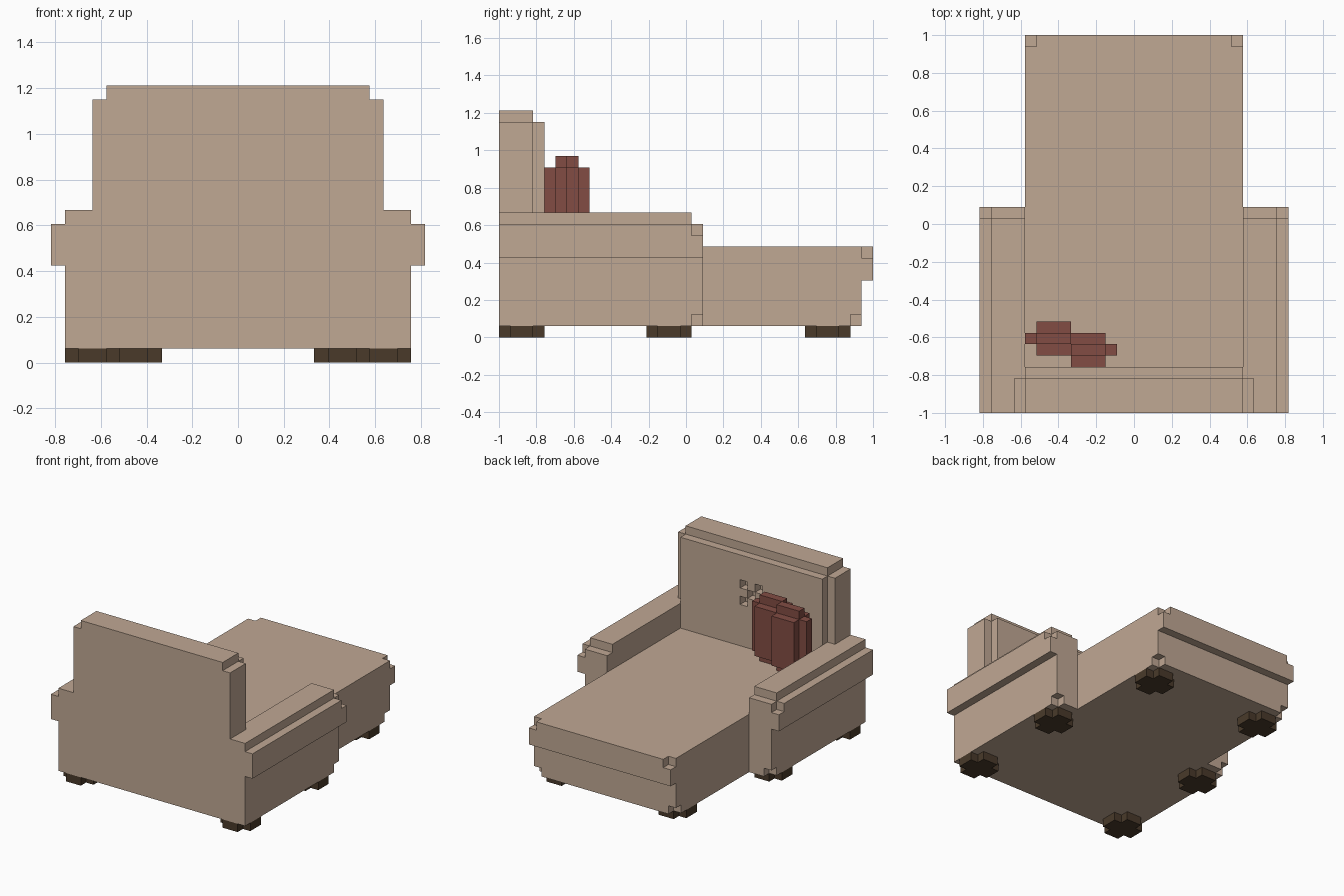
import bpy
import bmesh
import math
from itertools import product

cube = bpy.data.objects.get("Cube")
if cube:
    bpy.data.objects.remove(cube, do_unlink=True)

# The whole design sits on a block grid: 27 wide, 33 long, 20 high
UNIT = 2 / 33
WIDE, LONG = 27, 33


def material(name, colour):
    mat = bpy.data.materials.new(name)
    mat.use_nodes = True
    rgba = (*colour, 1)
    mat.diffuse_color = rgba
    mat.node_tree.nodes["Principled BSDF"].inputs["Base Color"].default_value = rgba
    return mat


fabric = material("beige fabric", (0.527, 0.392, 0.296))
red = material("dark red fabric", (0.223, 0.073, 0.057))
wood = material("dark wood", (0.068, 0.042, 0.023))


def block(x, y, z):
    """Cells of a box given as (start, end) on each axis."""
    return set(product(range(*x), range(*y), range(*z)))


def mirrored(cells):
    return {(WIDE - 1 - x, y, z) for x, y, z in cells}


def both_sides(cells):
    return cells | mirrored(cells)


def build(name, cells, mat):
    """Skin a set of grid cells with one clean, flat-faced surface."""
    bm = bmesh.new()
    verts = {}

    def vert(p):
        if p not in verts:
            x, y, z = p
            verts[p] = bm.verts.new(((x - WIDE / 2) * UNIT, (y - LONG / 2) * UNIT, z * UNIT))
        return verts[p]

    for cell in cells:
        for axis, side in product(range(3), (0, 1)):
            near = list(cell)
            near[axis] += 1 if side else -1
            if tuple(near) in cells:
                continue
            u, v = (axis + 1) % 3, (axis + 2) % 3
            loop = []
            for du, dv in ((0, 0), (1, 0), (1, 1), (0, 1)):
                p = list(cell)
                p[axis] += side
                p[u] += du
                p[v] += dv
                loop.append(vert(tuple(p)))
            bm.faces.new(loop if side else loop[::-1])
    bmesh.ops.dissolve_limit(bm, angle_limit=math.radians(1),
                             verts=bm.verts[:], edges=bm.edges[:])
    mesh = bpy.data.meshes.new(name)
    bm.to_mesh(mesh)
    bm.free()
    mesh.materials.append(mat)
    obj = bpy.data.objects.new(name, mesh)
    bpy.context.collection.objects.link(obj)
    return obj


# Long seat with a protruding upper lip and nicked front corners
seat = block((4, 23), (0, 32), (1, 8)) | block((4, 23), (32, 33), (5, 8))
seat -= both_sides({(4, 32, 7), (4, 31, 1)})
build("seat", seat, fabric)

# Armrests: side wall, outer roll and a top pad set back at the end
arm = block((1, 4), (0, 18), (1, 10))
arm |= block((0, 1), (0, 18), (7, 10))
arm |= block((1, 4), (0, 17), (10, 11))
arm -= {(0, 17, 9), (1, 17, 1)}
build("right_armrest", arm, fabric)
build("left_armrest", mirrored(arm), fabric)

# Backrest with stepped edges and a tufted centre
back = block((4, 23), (0, 4), (8, 19))
back |= block((4, 23), (0, 3), (19, 20))
back |= both_sides(block((3, 4), (0, 3), (11, 19)))
back -= both_sides({(12, 3, 13), (12, 3, 15)}) | {(13, 3, 14)}
build("backrest", back, fabric)

# Slanted cushion: two offset halves, each with a larger middle layer
cushion = set()
for start, middle, end in ((5, 6, 4), (8, 5, 11)):
    span = (start, start + 3)
    cushion |= block(span, (middle - 1, middle + 2), (9, 15))
    cushion |= block(span, (middle, middle + 1), (8, 16))
    cushion |= block((end, end + 1), (middle, middle + 1), (9, 15))
build("cushion", cushion, red)

# Six round-cornered feet
for label, x, y in (("rear", 1, 0), ("middle", 1, 13), ("front", 4, 27)):
    foot = block((x, x + 4), (y + 1, y + 3), (0, 1))
    foot |= block((x + 1, x + 3), (y, y + 4), (0, 1))
    build(label + "_right_foot", foot, wood)
    build(label + "_left_foot", mirrored(foot), wood)
